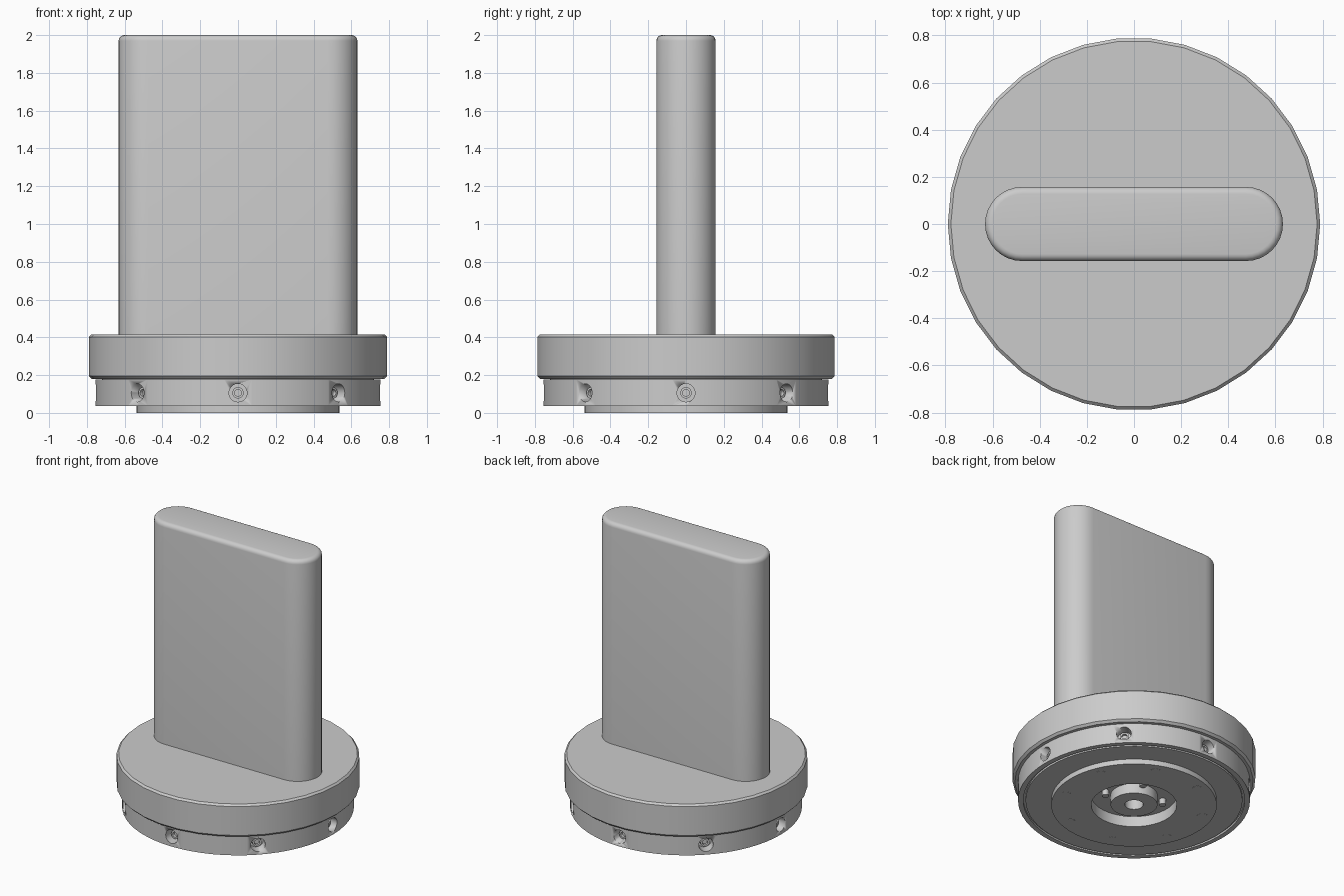
import bpy
import bmesh
from math import sin, cos, pi, radians
from mathutils import Matrix, Vector

if "Cube" in bpy.data.objects:
    bpy.data.objects.remove(bpy.data.objects["Cube"])

grey = bpy.data.materials.new("light grey metal")
grey.use_nodes = True
colour = (0.6, 0.6, 0.6, 1)
grey.diffuse_color = colour
grey.node_tree.nodes["Principled BSDF"].inputs["Base Color"].default_value = colour


def finish(name, bm, angle=35):
    """Turn a bmesh into a named object with sharp-edge-aware smooth shading."""
    bmesh.ops.recalc_face_normals(bm, faces=bm.faces)
    mesh = bpy.data.meshes.new(name)
    bm.to_mesh(mesh)
    bm.free()
    mesh.materials.append(grey)
    obj = bpy.data.objects.new(name, mesh)
    bpy.context.collection.objects.link(obj)
    bpy.ops.object.select_all(action="DESELECT")
    obj.select_set(True)
    bpy.context.view_layer.objects.active = obj
    bpy.ops.object.shade_smooth_by_angle(angle=radians(angle))
    return obj


def lathe(name, profile, sides, matrix=None, angle=35):
    """Spin a (radius, height) profile about z; radius 0 makes a pole."""
    bm = bmesh.new()
    rings = []
    for r, z in profile:
        count = sides if r > 0 else 1
        rings.append([bm.verts.new((r * cos(2 * pi * i / sides), r * sin(2 * pi * i / sides), z))
                      for i in range(count)])
    for a, b in zip(rings, rings[1:]):
        for i in range(sides):
            j = (i + 1) % sides
            quad = [a[i % len(a)], a[j % len(a)], b[j % len(b)], b[i % len(b)]]
            bm.faces.new(list(dict.fromkeys(quad)))
    if matrix:
        bm.transform(matrix)
    return finish(name, bm, angle)


# Blade: stadium outline, extruded, with a rounded top edge
def stadium(half_length, half_width, z, steps=16):
    points = []
    for side in (1, -1):
        for i in range(steps + 1):
            a = -pi / 2 + pi * i / steps
            points.append(Vector((side * (half_length - half_width + half_width * cos(a)),
                                  side * half_width * sin(a), z)))
    return points


bm = bmesh.new()
fillet, length, width, top = 0.03, 0.632, 0.157, 2.0
levels = [(0, 0.40)]
for i in range(6):
    a = pi / 2 * i / 5
    levels.append((fillet * (1 - cos(a)), top - fillet + fillet * sin(a)))
loops = [[bm.verts.new(p) for p in stadium(length - inset, width - inset, z)] for inset, z in levels]
for a, b in zip(loops, loops[1:]):
    for i in range(len(a)):
        j = (i + 1) % len(a)
        bm.faces.new((a[i], a[j], b[j], b[i]))
bm.faces.new(loops[0])
bm.faces.new(loops[-1])
finish("blade", bm)

# Wide collar disc with chamfered rims
lathe("collar_disc", [(0, 0.18), (0.775, 0.18), (0.79, 0.195), (0.79, 0.402), (0.777, 0.415), (0, 0.415)], 34)

# Base: neck, drilled ring, grooved underside, lower plate, recess and hollow boss
base = lathe("base_ring", [
    (0, 0.19), (0.72, 0.19), (0.72, 0.178), (0.754, 0.178), (0.754, 0.036),
    (0.72, 0.036), (0.72, 0.05), (0.705, 0.05), (0.705, 0.036),
    (0.538, 0.036), (0.538, 0), (0.278, 0), (0.278, 0.075),
    (0.152, 0.075), (0.152, 0.004), (0.06, 0.004), (0.06, 0.12), (0, 0.12)], 64)

# Radial screw holes around the ring
cutters = []
for k in range(8):
    place = (Matrix.Rotation(k * pi / 4, 4, "Z") @ Matrix.Translation((0, 0, 0.106))
             @ Matrix.Rotation(pi / 2, 4, "Y"))
    cutters.append(lathe("hole_cutter", [(0, 0.68), (0.048, 0.68), (0.048, 0.80), (0, 0.80)], 20, place))
    lathe("set_screw", [(0, 0.67), (0.03, 0.67), (0.03, 0.715), (0.018, 0.715),
                        (0.018, 0.695), (0, 0.695)], 16, place)
for cutter in cutters:
    cutter.hide_render = True
    cut = base.modifiers.new("hole", "BOOLEAN")
    cut.operation = "DIFFERENCE"
    cut.solver = "EXACT"
    cut.object = cutter
    bpy.context.view_layer.objects.active = base
    # Keep the cut ahead of the shading modifier while applying it
    bpy.ops.object.modifier_move_to_index(modifier=cut.name, index=0)
    bpy.ops.object.modifier_apply(modifier=cut.name)
    bpy.data.objects.remove(cutter)

# Plate screws and the small pins in the recess
for k in range(8):
    a = pi / 8 + k * pi / 4
    place = Matrix.Translation((0.465 * cos(a), 0.465 * sin(a), 0))
    lathe("plate_screw", [(0, 0.0), (0.034, 0.0), (0.034, 0.02), (0, 0.02)], 16,
          Matrix.Translation((0, 0, -0.001)) @ place)
    if k % 2:
        pin = Matrix.Translation((0.195 * cos(a), 0.195 * sin(a), 0))
        lathe("recess_pin", [(0, 0.035), (0.023, 0.035), (0.023, 0.09), (0, 0.09)], 12, pin)
